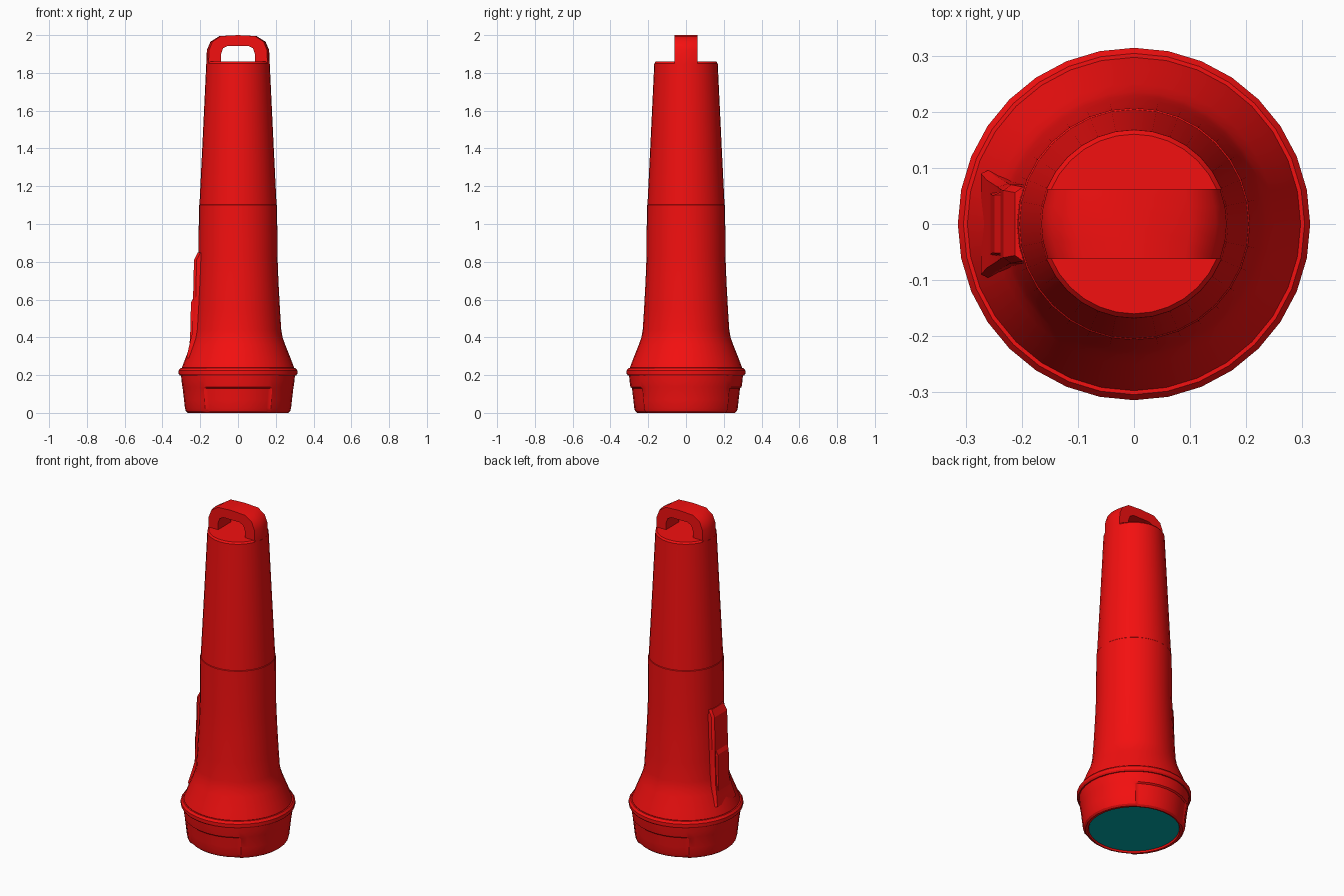
import bpy, bmesh, math

if "Cube" in bpy.data.objects:
    bpy.data.objects.remove(bpy.data.objects["Cube"])

SEG = 32


def material(name, color):
    m = bpy.data.materials.new(name)
    m.diffuse_color = color
    m.use_nodes = True
    m.node_tree.nodes["Principled BSDF"].inputs["Base Color"].default_value = m.diffuse_color
    return m


RED = material("red_plastic", (0.9, 0.005, 0.005, 1))
TEAL = material("teal_glass", (0.0, 0.4, 0.4, 1))


def finish(bm, name, mat, angle=30):
    bmesh.ops.remove_doubles(bm, verts=bm.verts, dist=1e-5)
    bmesh.ops.recalc_face_normals(bm, faces=bm.faces)
    me = bpy.data.meshes.new(name)
    bm.to_mesh(me)
    bm.free()
    ob = bpy.data.objects.new(name, me)
    bpy.context.collection.objects.link(ob)
    me.materials.append(mat)
    bpy.ops.object.select_all(action='DESELECT')
    ob.select_set(True)
    bpy.context.view_layer.objects.active = ob
    bpy.ops.object.shade_smooth_by_angle(angle=math.radians(angle))
    return ob


def skin(bm, loops, closed=True):
    """Join successive vertex loops with quads."""
    n = len(loops[0])
    for a, b in zip(loops, loops[1:]):
        for i in range(n if closed else n - 1):
            j = (i + 1) % n
            bm.faces.new((a[i], a[j], b[j], b[i]))


def lathe(name, profile, mat, angles=None, adjust=None, cap_start=False, cap_end=False):
    bm = bmesh.new()
    angles = angles or [2 * math.pi * i / SEG for i in range(SEG)]
    loops = []
    for r, z in profile:
        loop = []
        for a in angles:
            rr = adjust(r, z, a) if adjust else r
            loop.append(bm.verts.new((rr * math.cos(a), rr * math.sin(a), z)))
        loops.append(loop)
    skin(bm, loops)
    if cap_start:
        bm.faces.new(loops[0])
    if cap_end:
        bm.faces.new(loops[-1])
    return finish(bm, name, mat)


# Tapered barrel and flared neck
lathe("barrel", [(0.29, 0.22), (0.297, 0.24), (0.278, 0.29), (0.25, 0.36),
                 (0.236, 0.40), (0.229, 0.44), (0.222, 0.55), (0.214, 0.70), (0.209, 0.83),
                 (0.207, 1.10), (0.204, 1.103), (0.186, 1.47), (0.168, 1.85), (0.160, 1.86)],
      RED, cap_end=True)

# Raised collar between neck and head
lathe("collar", [(0.28, 0.198), (0.308, 0.198), (0.314, 0.207), (0.314, 0.225),
                 (0.304, 0.238), (0.28, 0.238)], RED)

# Lens head with shallow grip recesses on front and back
EDGE = math.radians(53)
head_angles = [2 * math.pi * i / SEG for i in range(SEG)]
for c in (EDGE, math.pi - EDGE, math.pi + EDGE, 2 * math.pi - EDGE):
    head_angles += [c - 0.02, c + 0.02]
head_angles.sort()


def grip(r, z, a):
    inside = abs(math.sin(a)) > math.sin(EDGE)
    return r - 0.007 if inside and z < 0.132 and r > 0.26 else r


lathe("lens_head", [(0.302, 0.205), (0.299, 0.17), (0.2945, 0.137), (0.293, 0.13), (0.286, 0.07),
                    (0.281, 0.025), (0.276, 0.009), (0.266, 0.0), (0.252, 0.0), (0.247, 0.012)],
      RED, head_angles, grip)
lathe("lens", [(0.25, 0.03), (0.25, 0.01)], TEAL, cap_start=True, cap_end=True)

# Hanging loop, its ends following the round barrel
OUTER = [(0.168, 1.845), (0.165, 1.92), (0.146, 1.965), (0.098, 1.995), (0, 2.0)]
INNER = [(0.09, 1.845), (0.09, 1.90), (0.079, 1.93), (0.055, 1.943), (0, 1.943)]


def both_sides(half):
    return half + [(-x, z) for x, z in half[-2::-1]]


bm = bmesh.new()
loops = []
for y in (-0.062, -0.031, 0, 0.031, 0.062):
    s = math.sqrt(0.168 ** 2 - y * y) / 0.168
    pts = [(x * s, z) for x, z in both_sides(OUTER)] + both_sides(INNER)[::-1]
    loops.append([bm.verts.new((x, y, z)) for x, z in pts])
skin(bm, loops)
for loop in (loops[0], loops[-1]):
    for i in range(8):
        bm.faces.new((loop[i], loop[i + 1], loop[16 - i], loop[17 - i]))
finish(bm, "hanging_loop", RED, 40)


# Switch: cross sections as z, outer x, outer half width, base half width
def side_loft(name, rows, inner_x):
    bm = bmesh.new()
    loops = []
    for z, x, w, base in rows:
        pts = [(inner_x, -base), (x + 0.014, -base), (x, -w), (x, w),
               (x + 0.014, base), (inner_x, base)]
        loops.append([bm.verts.new((px, py, z)) for px, py in pts])
    skin(bm, loops)
    bm.faces.new(loops[0])
    bm.faces.new(loops[-1])
    finish(bm, name, RED, 25)


side_loft("switch_housing", [(0.29, -0.273, 0.09, 0.096), (0.34, -0.262, 0.078, 0.086),
                             (0.42, -0.243, 0.066, 0.075), (0.60, -0.238, 0.062, 0.072),
                             (0.81, -0.233, 0.060, 0.070), (0.85, -0.212, 0.056, 0.066)], -0.18)
side_loft("switch_button", [(0.37, -0.256, 0.054, 0.060), (0.42, -0.253, 0.052, 0.058),
                            (0.585, -0.249, 0.052, 0.058), (0.61, -0.236, 0.052, 0.058)], -0.2)
